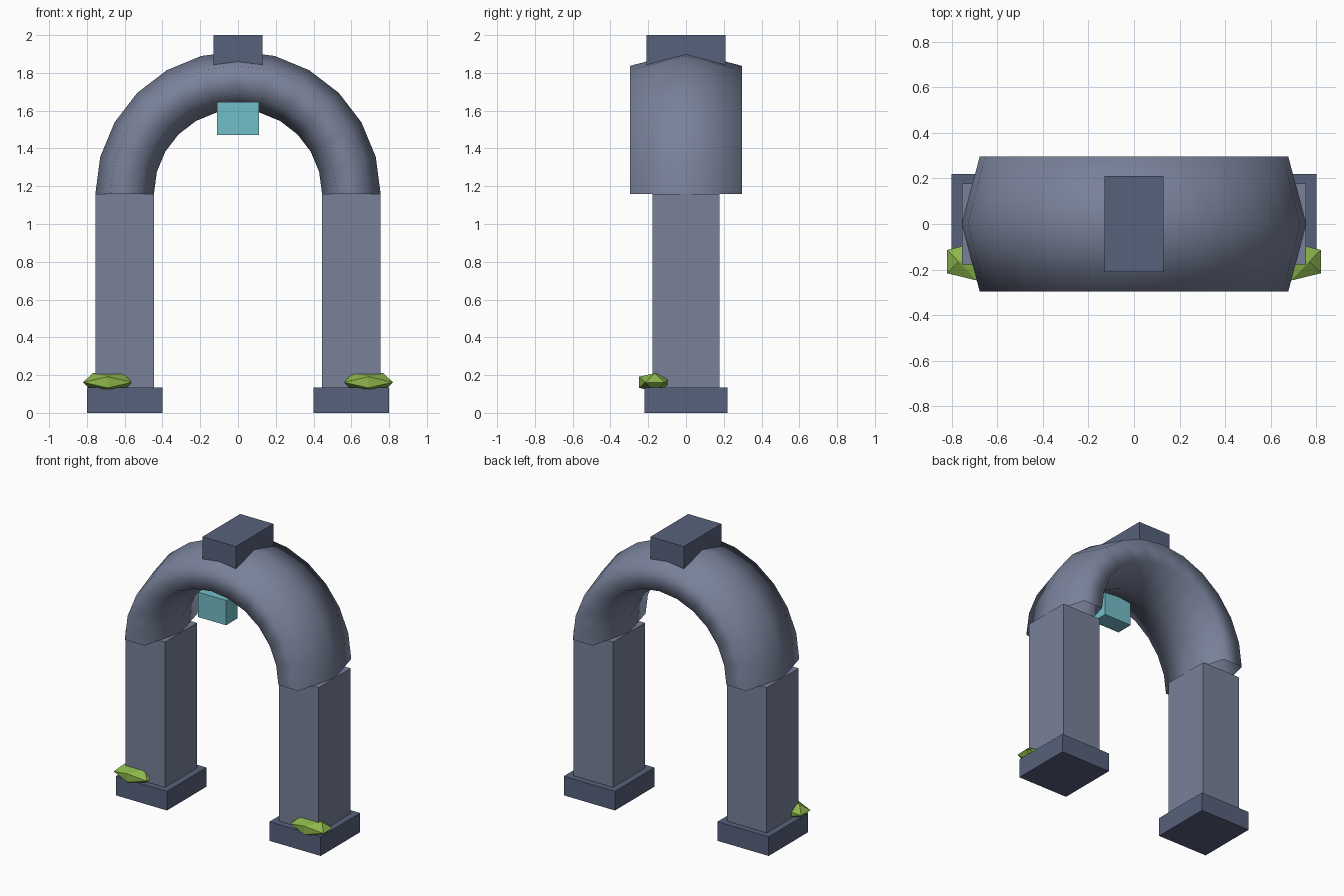
import bpy, bmesh, math
from itertools import product

if "Cube" in bpy.data.objects:
    bpy.data.objects.remove(bpy.data.objects["Cube"])


def material(name, rgb):
    m = bpy.data.materials.new(name)
    m.diffuse_color = (*rgb, 1)
    m.use_nodes = True
    m.node_tree.nodes["Principled BSDF"].inputs["Base Color"].default_value = m.diffuse_color
    return m


STONE = material("stone", (0.19, 0.22, 0.32))
DARK = material("dark_stone", (0.095, 0.12, 0.20))
TEAL = material("teal", (0.17, 0.52, 0.58))
MOSS = material("moss", (0.26, 0.47, 0.07))


def finish(name, bm, mat, smooth=False):
    bmesh.ops.recalc_face_normals(bm, faces=bm.faces)
    for f in bm.faces:
        f.smooth = smooth
    me = bpy.data.meshes.new(name)
    bm.to_mesh(me)
    bm.free()
    me.materials.append(mat)
    ob = bpy.data.objects.new(name, me)
    bpy.context.collection.objects.link(ob)
    return ob


def box(name, lo, hi, mat):
    bm = bmesh.new()
    bmesh.ops.create_cube(bm, size=1)
    for v in bm.verts:
        v.co = [(a + b) / 2 + c * (b - a) for a, b, c in zip(lo, hi, v.co)]
    return finish(name, bm, mat)


def moss(name, center, half):
    # squashed icosahedron from the three golden rectangles
    g = (math.sqrt(5) - 1) / 2
    bm = bmesh.new()
    for a, b in product((-1, 1), repeat=2):
        for p in ((a, b * g, 0), (0, a, b * g), (b * g, 0, a)):
            bm.verts.new([c + h * k for c, h, k in zip(center, half, p)])
    bmesh.ops.convex_hull(bm, input=bm.verts)
    return finish(name, bm, MOSS)


def arch(name, z0, major, rad, depth, steps, sides):
    # half ring with a wide hexagonal section, open at both ends
    bm = bmesh.new()
    rings = []
    for i in range(steps + 1):
        t = math.pi * i / steps
        ring = []
        for j in range(sides):
            u = 2 * math.pi * j / sides
            r = major + rad * math.cos(u)
            ring.append(bm.verts.new((r * math.cos(t), depth * math.sin(u), z0 + r * math.sin(t))))
        rings.append(ring)
    for p, q in zip(rings, rings[1:]):
        for j in range(sides):
            k = (j + 1) % sides
            bm.faces.new((p[j], p[k], q[k], q[j]))
    return finish(name, bm, STONE, True)


# Pillars, bases and moss clumps on both sides
for side, s in (("left", -1), ("right", 1)):
    x = 0.6 * s
    box(side + "_base", (x - 0.2, -0.22, 0), (x + 0.2, 0.22, 0.135), DARK)
    box(side + "_pillar", (x - 0.155, -0.178, 0.13), (x + 0.155, 0.178, 1.16), STONE)
    moss(side + "_moss", (0.69 * s, -0.165, 0.162), (0.13, 0.083, 0.048))

# Arch, keystone and hanging teal block at the front
arch("arch", 1.16, 0.6, 0.155, 0.341, 12, 6)
box("keystone", (-0.13, -0.21, 1.74), (0.13, 0.21, 2.0), DARK)
box("teal_block", (-0.11, -0.29, 1.47), (0.11, -0.165, 1.645), TEAL)
